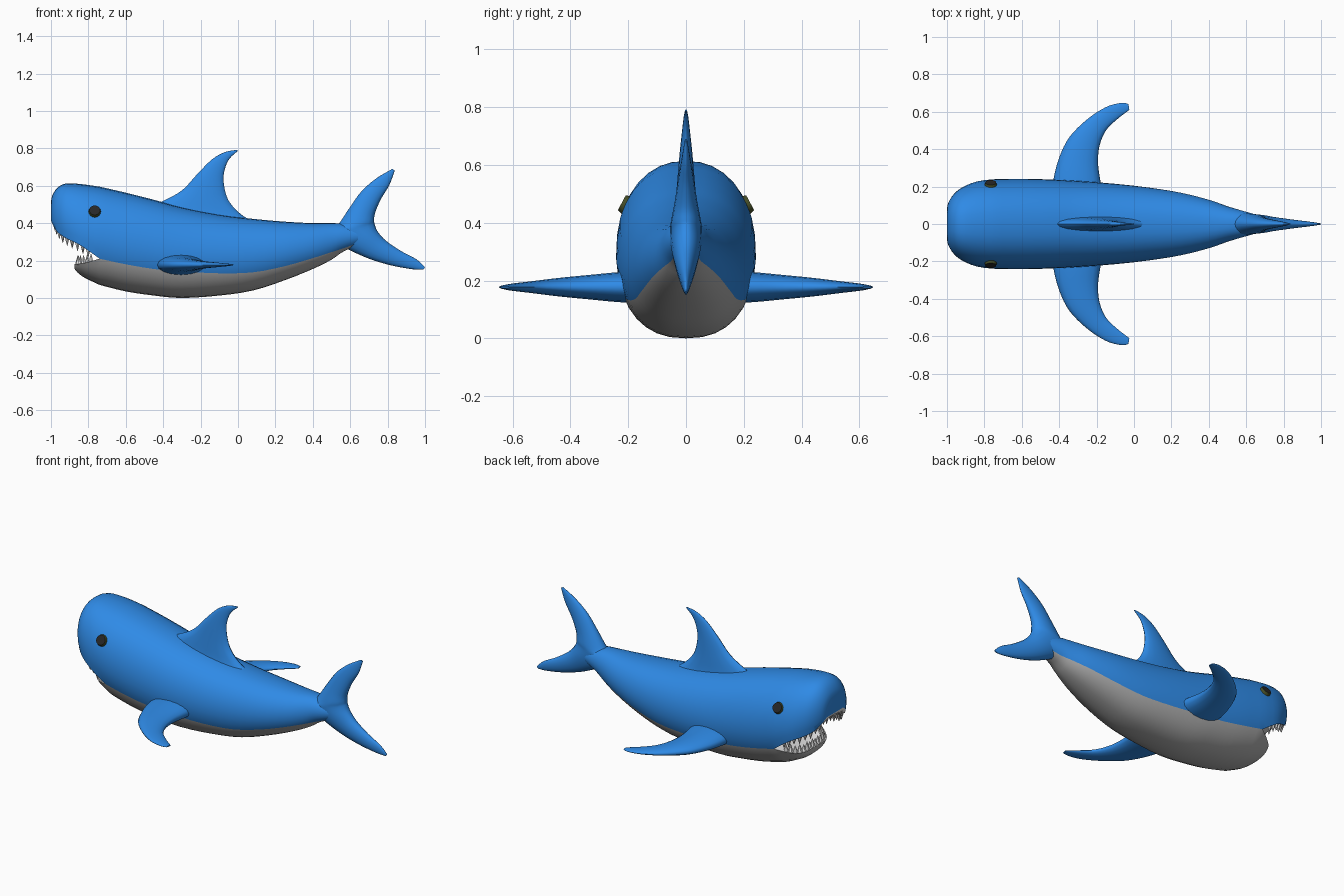
import bpy, bmesh, math
from mathutils import Vector, Matrix

cube = bpy.data.objects.get("Cube")
if cube:
    bpy.data.objects.remove(cube, do_unlink=True)


def material(name, rgb):
    m = bpy.data.materials.new(name)
    m.use_nodes = True
    m.diffuse_color = (*rgb, 1)
    m.node_tree.nodes["Principled BSDF"].inputs["Base Color"].default_value = (*rgb, 1)
    return m


BLUE = material("skin blue", (0.028, 0.255, 0.79))
GREY = material("belly grey", (0.42, 0.42, 0.42))
WHITE = material("tooth white", (0.8, 0.8, 0.8))
BLACK = material("eye black", (0.02, 0.02, 0.02))
OLIVE = material("eye rim olive", (0.06, 0.075, 0.02))


def spline(rows, steps):
    """Smoothly resample rows of numbers with a Catmull-Rom curve."""
    rows = [Vector(r) for r in rows]
    out = []
    for i in range(len(rows) - 1):
        a, b = rows[i], rows[i + 1]
        p = rows[i - 1] if i else a
        q = rows[min(i + 2, len(rows) - 1)]
        for s in range(steps):
            t = s / steps
            out.append(0.5 * (2 * a + (b - p) * t + (2 * p - 5 * a + 4 * b - q) * t * t
                              + (3 * a - p - 3 * b + q) * t ** 3))
    return out + [rows[-1]]


def loft(bm, rings, slot=lambda k: 0, caps=(True, True)):
    verts = [[bm.verts.new(p) for p in r] for r in rings]
    n = len(verts[0])
    for a, b in zip(verts, verts[1:]):
        for k in range(n):
            j = (k + 1) % n
            bm.faces.new((a[k], a[j], b[j], b[k])).material_index = slot(k)
    for use, ring in zip(caps, (verts[0], verts[-1])):
        if use:
            bm.faces.new(ring).material_index = slot(0)


def finish(name, bm, mats, angle=50):
    bmesh.ops.remove_doubles(bm, verts=bm.verts, dist=0.0005)
    bmesh.ops.recalc_face_normals(bm, faces=bm.faces)
    mesh = bpy.data.meshes.new(name)
    bm.to_mesh(mesh)
    bm.free()
    for m in mats:
        mesh.materials.append(m)
    ob = bpy.data.objects.new(name, mesh)
    bpy.context.collection.objects.link(ob)
    bpy.ops.object.select_all(action='DESELECT')
    ob.select_set(True)
    bpy.context.view_layer.objects.active = ob
    bpy.ops.object.shade_smooth_by_angle(angle=math.radians(angle))


UP, LOW, IN = 20, 12, 8


def arc(row, upper):
    """Part of an oval section above or below its split height."""
    x, top, bottom, w, split = row[:5]
    c = bottom + 0.48 * (top - bottom)
    a = math.asin(max(-1, min(1, (split - c) / (c - bottom))))
    start, end, n = (a, math.pi - a, UP) if upper else (math.pi - a, 2 * math.pi + a, LOW)
    pts = []
    for k in range(n + 1):
        t = start + (end - start) * k / n
        h = top - c if math.sin(t) > 0 else c - bottom
        cs = math.cos(t)
        pts.append(Vector((x, w * math.copysign(abs(cs) ** 0.85, cs), c + h * math.sin(t))))
    return pts


def lining(a, b, depth):
    """Inner mouth surface from lip a to lip b."""
    return [a.lerp(b, k / IN) + Vector((0, 0, depth * math.sin(math.pi * k / IN)))
            for k in range(1, IN)]


# Sections: x, top, bottom, half width, split height (and mouth depth)
trunk = spline([
    (-.74, .595, .07, .24, .21), (-.6, .563, .035, .242, .18), (-.45, .525, .013, .238, .155),
    (-.3, .485, .0, .23, .142), (-.1, .446, .013, .215, .132), (.08, .423, .04, .195, .137),
    (.25, .408, .095, .168, .17), (.4, .4, .155, .13, .213), (.5, .4, .205, .095, .245),
    (.57, .395, .252, .074, .268), (.69, .37, .3, .04, .31)], 3)
head = spline([
    (-1, .515, .37, .08, .418, 0), (-.992, .55, .33, .115, .395, .01),
    (-.965, .59, .26, .158, .352, .03), (-.92, .612, .19, .195, .32, .05),
    (-.84, .609, .11, .228, .28, .05), (-.74, .595, .07, .24, .21, 0)], 3)
jaw = spline([
    (-.875, .22, .158, .085, .182, 0), (-.86, .28, .138, .13, .182, -.01),
    (-.82, .42, .108, .185, .187, -.03), (-.74, .595, .07, .24, .21, 0)], 3)

# Body with open mouth
bm = bmesh.new()
loft(bm, [arc(r, True) + arc(r, False)[1:-1] for r in trunk],
     lambda k: 0 if k < UP else 1, (False, True))
for rows, upper, count, slot in ((head, True, UP, 0), (jaw, False, LOW, 1)):
    rings = []
    for r in rows:
        pts = arc(r, upper)
        rings.append(pts + lining(pts[-1], pts[0], r[5]))
    loft(bm, rings, lambda k: slot if k < count else 2, (True, False))
finish("body", bm, [BLUE, GREY, WHITE])


# Teeth rows just inside the lips
def teeth(name, rows, upper, count, length):
    lips = []
    for r in rows[:-2]:
        p = arc(r, upper)[0]
        lips.append(Vector((p.x + 0.018, abs(p.y) * 0.92, p.z)))
    path = lips[::-1] + [Vector((p.x, -p.y, p.z)) for p in lips]
    dist = [0]
    for a, b in zip(path, path[1:]):
        dist.append(dist[-1] + (b - a).length)
    sign = -1 if upper else 1
    bm = bmesh.new()
    for i in range(count):
        d = dist[-1] * (i + 0.5) / count
        k = next(j for j in range(len(path) - 1) if dist[j + 1] >= d)
        p = path[k].lerp(path[k + 1], (d - dist[k]) / (dist[k + 1] - dist[k]))
        size = length * (1 if i % 2 else 0.85)
        place = Matrix.Translation(p + Vector((0, 0, sign * (size / 2 - 0.008))))
        if upper:
            place = place @ Matrix.Rotation(math.pi, 4, 'X')
        bmesh.ops.create_cone(bm, cap_ends=True, segments=6, radius1=0.018, radius2=0.001,
                              depth=size, matrix=place)
    finish(name, bm, [WHITE], 30)


teeth("upper_teeth", head, True, 22, 0.056)
teeth("lower_teeth", jaw, False, 16, 0.054)


# Fins: leading point, trailing point and half thickness per section
def fin(name, rows, place):
    rings = []
    for r in spline(rows, 4):
        lead, trail = Vector(r[0:2]), Vector(r[2:4])
        ring = []
        for k in range(16):
            t = 2 * math.pi * k / 16
            p = lead.lerp(trail, 0.5 - 0.5 * math.cos(t))
            ring.append(place(p.x, p.y, r[4] * math.sin(t)))
        rings.append(ring)
    bm = bmesh.new()
    loft(bm, rings)
    finish(name, bm, [BLUE], 60)


def upright(u, v, t):
    return Vector((u, t, v))


fin("dorsal_fin", [
    (-.5, .47, .13, .39, .042), (-.405, .516, .03, .437, .036), (-.3, .575, -.05, .52, .03),
    (-.22, .66, -.077, .62, .022), (-.14, .74, -.07, .69, .014), (-.07, .78, -.045, .745, .008),
    (-.005, .792, -.001, .786, .003)], upright)

fin("tail_fin", [
    (.825, .69, .838, .682, .004), (.74, .64, .81, .605, .015), (.66, .57, .765, .53, .027),
    (.595, .48, .733, .455, .04), (.53, .385, .728, .412, .053), (.47, .33, .732, .39, .056),
    (.58, .265, .747, .355, .051), (.7, .21, .79, .307, .038), (.82, .174, .87, .252, .024),
    (.93, .154, .955, .206, .012), (.99, .151, 1, .164, .004)], upright)

# The body faces -x, but its front is -y, so +x names do not apply to paired parts
for side, label in ((1, "back"), (-1, "front")):
    fin(label + "_pectoral_fin", [
        (-.44, .13, -.165, .13, .056), (-.43, .24, -.178, .22, .052),
        (-.4, .355, -.192, .32, .042), (-.345, .465, -.185, .415, .032),
        (-.25, .56, -.15, .5, .021), (-.15, .625, -.09, .56, .013),
        (-.07, .647, -.045, .595, .007), (-.03, .642, -.025, .61, .003)],
        lambda u, v, t: Vector((u, side * v, 0.177 + t)))

    # Eye, a shallow black disc with a bevelled olive rim
    bm = bmesh.new()
    pose = (Matrix.Translation((-.766, side * .214, .465))
            @ Matrix.Rotation(side * math.radians(28), 4, 'X')
            @ Matrix.Rotation(-side * math.pi / 2, 4, 'X'))
    bmesh.ops.create_cone(bm, cap_ends=True, segments=16, radius1=0.034, radius2=0.029,
                          depth=0.018, matrix=pose)
    for f in bm.faces:
        f.material_index = 1 if len(f.verts) == 4 else 0
    finish(label + "_eye", bm, [BLACK, OLIVE], 30)
